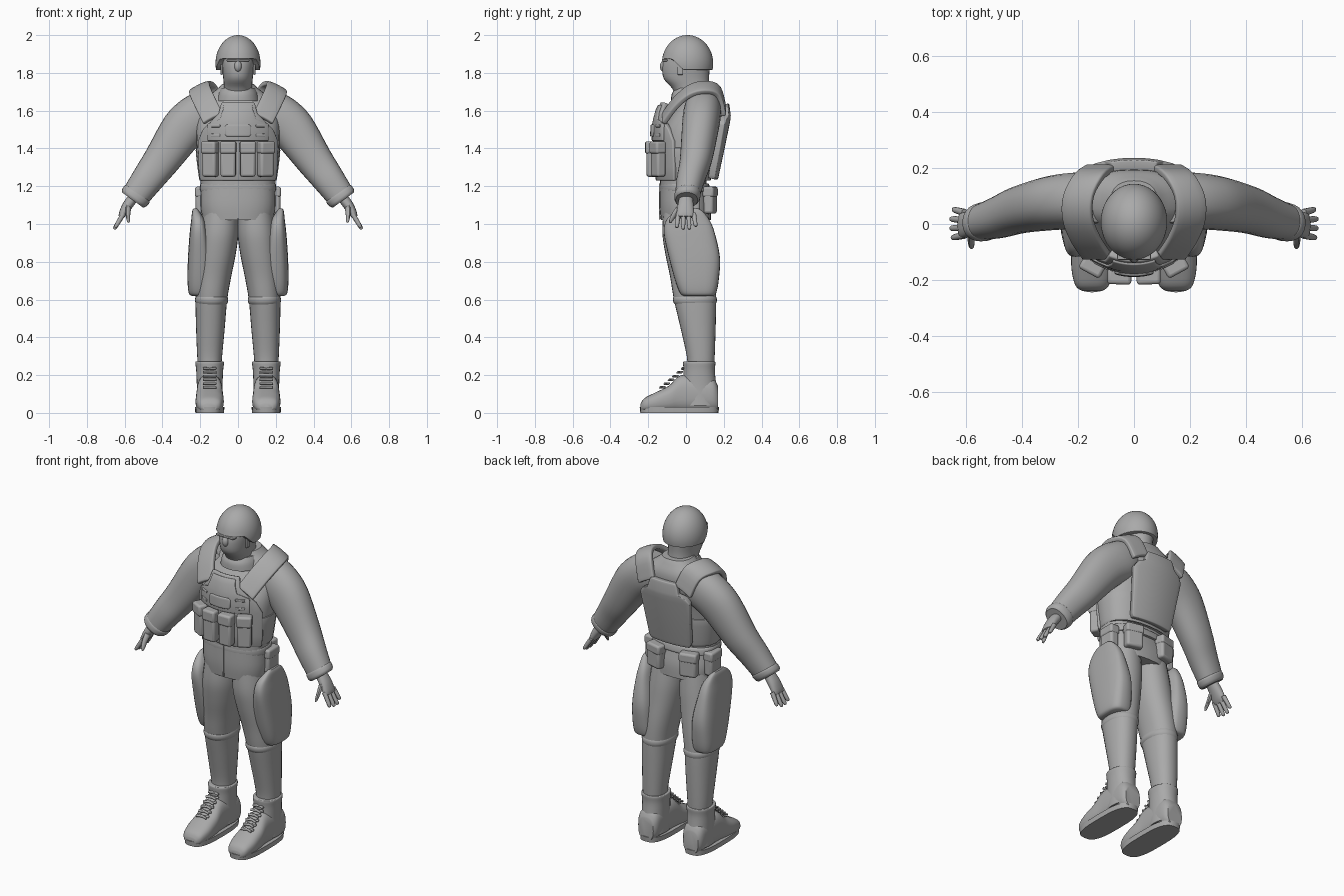
import bpy, bmesh, math
from mathutils import Vector, Matrix

grey = bpy.data.materials.new("plain_grey")
grey.diffuse_color = (0.4, 0.4, 0.4, 1)


def finish(name, bm, mirror=False, bevel=0, solid=0):
    bmesh.ops.recalc_face_normals(bm, faces=bm.faces)
    me = bpy.data.meshes.new(name)
    bm.to_mesh(me)
    bm.free()
    ob = bpy.data.objects.new(name, me)
    bpy.context.collection.objects.link(ob)
    me.materials.append(grey)
    if solid:
        m = ob.modifiers.new("thickness", 'SOLIDIFY')
        m.thickness, m.offset = solid, 0
    if bevel:
        m = ob.modifiers.new("rounding", 'BEVEL')
        m.width, m.segments, m.limit_method = bevel, 3, 'ANGLE'
        m.angle_limit = math.radians(40)
    if mirror:
        ob.modifiers.new("mirror", 'MIRROR').use_mirror_merge = False
    return ob


def spline(rows, k=4):
    """Smooth curve through tuples of numbers."""
    out = []
    for i in range(len(rows) - 1):
        p = [rows[max(0, min(len(rows) - 1, i + j))] for j in (-1, 0, 1, 2)]
        for s in range(k):
            t = s / k
            out.append([b + .5 * t * (c - a + t * (2*a - 5*b + 4*c - d + t * (3*(b - c) + d - a)))
                        for a, b, c, d in zip(*p)])
    return out + [list(rows[-1])]


def loft(name, rings, u=(1, 0, 0), v=(0, 1, 0), n=2.2, mirror=False, sides=28, k=4):
    """Skin superellipse rings (x, y, z, radius_u, radius_v)."""
    bm, u, v, loops = bmesh.new(), Vector(u).normalized(), Vector(v), []
    for x, y, z, a, b in spline(rings, k):
        ring = []
        for i in range(sides):
            c, s = math.cos(2*math.pi*i/sides), math.sin(2*math.pi*i/sides)
            c, s = (math.copysign(abs(w) ** (2/n), w) for w in (c, s))
            ring.append(bm.verts.new(Vector((x, y, z)) + u*a*c + v*b*s))
        loops.append(ring)
    for p, q in zip(loops, loops[1:]):
        for i in range(sides):
            j = (i + 1) % sides
            bm.faces.new((p[i], p[j], q[j], q[i]))
    bm.faces.new(loops[0])
    bm.faces.new(loops[-1])
    return finish(name, bm, mirror)


def sheet(name, grid, thick, bevel=.008, mirror=False):
    bm = bmesh.new()
    g = [[bm.verts.new(p) for p in row] for row in grid]
    for p, q in zip(g, g[1:]):
        for i in range(len(p) - 1):
            bm.faces.new((p[i], p[i+1], q[i+1], q[i]))
    return finish(name, bm, mirror, bevel, thick)


def panel(name, rows, curve, thick):
    """Curved plate from rows of (z, half_width, y)."""
    ts = [i / 6 - 1 for i in range(13)]
    sheet(name, [[(w*t, y + curve*(w*t)**2, z) for t in ts] for z, w, y in rows], thick)


def box(name, loc, size, turn=0, tilt=0, bevel=.012, mirror=True):
    bm = bmesh.new()
    m = (Matrix.Translation(loc) @ Matrix.Rotation(turn, 4, 'Z')
         @ Matrix.Rotation(tilt, 4, 'X') @ Matrix.Diagonal((*size, 1)))
    bmesh.ops.create_cube(bm, size=1, matrix=m)
    return finish(name, bm, mirror, bevel)


def ball(name, loc, radii, shape=None):
    bm = bmesh.new()
    bmesh.ops.create_uvsphere(bm, u_segments=40, v_segments=28, radius=1,
                              matrix=Matrix.Translation(loc) @ Matrix.Diagonal((*radii, 1)))
    for vert in bm.verts:
        if shape:
            shape(vert.co)
    return finish(name, bm)


# Head, face mask and helmet
loft("head_and_mask", [(0, .045, 1.66, .08, .09), (0, .025, 1.72, .075, .1), (0, .002, 1.77, .078, .12),
                       (0, 0, 1.83, .085, .126), (0, .005, 1.88, .088, .12), (0, .005, 1.92, .08, .1)])
ball("nose", (0, -.118, 1.835), (.02, .02, .03))
box("eye_band", (0, -.113, 1.867), (.12, .03, .012), bevel=.004, mirror=False)


def brim(co):
    t = max(0, min(1, (co.y + .075) / .06))
    co.z = max(co.z, 1.875 - .06*t)


ball("helmet", (0, .008, 1.85), (.119, .136, .15), brim)
for z in (1.81,):
    box("helmet_strap", (.086, -.03, 1.82), (.012, .03, .06), bevel=.004)

# Jacket, collar and sleeves
loft("jacket", [(0, 0, 1.02, .188, .133), (0, -.005, 1.1, .2, .135), (0, -.015, 1.22, .198, .123),
                (0, 0, 1.35, .213, .138), (0, .015, 1.48, .222, .145), (0, .055, 1.58, .215, .135),
                (0, .085, 1.66, .175, .108), (0, .08, 1.715, .11, .09), (0, .075, 1.74, .085, .08)], n=2.4)
loft("collar", [(0, .045, 1.65, .115, .125), (0, .045, 1.69, .105, .12), (0, .05, 1.72, .092, .105)])
box("jacket_seam", (0, -.138, 1.12), (.006, .008, .19), bevel=0, mirror=False)
ARM = (.81, 0, .585)
loft("sleeve", [(.12, .09, 1.66, .09, .085), (.19, .085, 1.585, .128, .1), (.29, .075, 1.5, .118, .097),
                (.405, .052, 1.337, .097, .085), (.48, .025, 1.235, .085, .075),
                (.54, .008, 1.152, .075, .065), (.555, .004, 1.132, .07, .06)], ARM, mirror=True)
loft("cuff", [(.528, .01, 1.165, .074, .064), (.535, .009, 1.157, .08, .069),
              (.55, .005, 1.138, .078, .067), (.558, .003, 1.127, .068, .058)], ARM, mirror=True)

# Hands
loft("palm", [(.55, 0, 1.145, .028, .035), (.585, -.002, 1.098, .027, .042),
              (.61, -.004, 1.055, .021, .046), (.62, -.004, 1.036, .014, .042)], (.85, 0, .52), mirror=True)
for i, reach in enumerate((.9, 1, 1, .82)):
    y = -.04 + .027*i
    path = [(.606 + .05*s*reach, y + (y + .003)*.25*s, 1.055 - .083*s*reach, r, r)
            for s, r in ((0, .013), (.5, .012), (.9, .01), (1, .005))]
    loft("finger", path, (.85, 0, .52), mirror=True, sides=10, k=2)
loft("thumb", [(.58, -.025, 1.095, .018, .022), (.583, -.055, 1.06, .015, .017),
               (.582, -.076, 1.025, .012, .012), (.582, -.083, 1.008, .006, .006)],
     (.85, 0, .52), mirror=True, sides=12)

# Trousers
loft("trouser_leg", [(.093, 0, 1.06, .093, .12), (.1, .005, .95, .102, .13), (.112, .018, .84, .1, .127),
                     (.128, .036, .72, .092, .12), (.141, .048, .6, .084, .112),
                     (.146, .064, .45, .076, .093), (.15, .078, .3, .066, .074),
                     (.15, .078, .22, .06, .07)], mirror=True)
loft("knee_fold", [(.14, .05, .565, .07, .1), (.14, .048, .585, .086, .114),
                   (.14, .047, .61, .086, .115), (.14, .047, .63, .07, .1)], mirror=True)

# Thigh pads
loft("thigh_pad", [(.197, .066, .62, .05, .08), (.197, .064, .635, .064, .096), (.199, .058, .7, .068, .115),
                   (.201, .045, .82, .064, .135), (.208, .018, .95, .048, .135),
                   (.212, .01, 1.02, .036, .115), (.223, .015, 1.065, .02, .075),
                   (.226, .018, 1.082, .01, .045)], n=3, mirror=True)

# Boots
loft("boot_shaft", [(.15, .075, .04, .07, .095), (.15, .072, .13, .068, .09), (.15, .07, .22, .071, .083),
                    (.15, .07, .265, .076, .086), (.15, .07, .272, .07, .08)], mirror=True)
loft("boot_foot", [(.15, -.24, .03, .035, .018), (.15, -.22, .042, .06, .036), (.15, -.16, .056, .074, .053),
                   (.15, -.09, .073, .073, .071), (.15, -.03, .1, .068, .098), (.15, .06, .1, .068, .098),
                   (.15, .14, .095, .066, .09), (.15, .17, .075, .05, .065)],
     v=(0, 0, 1), n=2.6, mirror=True)
loft("boot_sole", [(.15, -.035, 0, .076, .207), (.15, -.035, .03, .078, .21)], n=3, mirror=True, k=1)
for i in range(6):
    s = i / 5
    at = (.15, -.125 + .115*s, .135 + .1*s)
    for turn in (-.35, .35):
        box("boot_lace", at, (.075, .008, .014), turn, -.7, .003)

# Vest: front carrier, raised panel, side band, back plate
panel("vest_front", [(1.23, .195, -.145), (1.3, .203, -.153), (1.44, .205, -.16), (1.5, .18, -.16),
                     (1.54, .14, -.155), (1.58, .1, -.145), (1.64, .085, -.12)], 2.4, .03)
panel("vest_top_panel", [(1.44, .16, -.175), (1.53, .16, -.172), (1.555, .095, -.167),
                         (1.6, .08, -.155), (1.63, .075, -.14)], 2.2, .014)
panel("chest_badge_pad", [(1.462, .06, -.183), (1.475, .07, -.183), (1.515, .07, -.181),
                          (1.528, .06, -.18)], 2.2, .014)
for z in (1.47, 1.52):
    box("webbing_loop", (.118, -.147, z), (.055, .012, .016), .45, 0, .004)
loft("side_band", [(0, 0, 1.235, .2, .128), (0, 0, 1.245, .207, .134), (0, .004, 1.39, .224, .147),
                   (0, .004, 1.4, .21, .138)], n=2.4)
panel("back_plate", [(1.24, .125, .15), (1.26, .135, .155), (1.4, .148, .185), (1.53, .162, .212),
                     (1.56, .14, .217), (1.575, .1, .218), (1.62, .088, .212), (1.635, .08, .21)], -1, .038)

# Shoulder straps
path = spline([(.13, -.118, 1.56), (.172, -.055, 1.645), (.2, .02, 1.708), (.197, .1, 1.728),
               (.16, .17, 1.705), (.12, .2, 1.6)])
sheet("shoulder_strap", [[(x + .052*t, y, z - .025*t - .006*t*t) for t in (-1, -.5, 0, .5, 1)]
                         for x, y, z in path], .028, mirror=True)

# Magazine pouches with flaps
for x, y, turn in ((.052, -.183, .03), (.146, -.147, .5)):
    box("magazine_pouch", (x, y, 1.335), (.08, .052, .17), turn, bevel=.013)
    box("pouch_flap", (x + .004*math.sin(turn), y - .003, 1.405), (.086, .06, .066), turn, bevel=.012)

# Belt pouches on the sides and back
for x, y, turn in ((.197, .025, math.pi/2), (.11, .128, -.25)):
    box("belt_pouch", (x, y, 1.125), (.1, .055, .14), turn, bevel=.014)
    box("belt_pouch_flap", (x, y, 1.17), (.106, .062, .055), turn, bevel=.012)
loft("belt", [(0, -.003, 1.17, .19, .12), (0, -.004, 1.175, .202, .133),
              (0, -.008, 1.21, .201, .13), (0, -.008, 1.215, .19, .12)], n=2.4)

bpy.ops.object.select_all(action='SELECT')
bpy.context.view_layer.objects.active = bpy.context.scene.objects[0]
bpy.ops.object.shade_smooth_by_angle(angle=math.radians(40))
